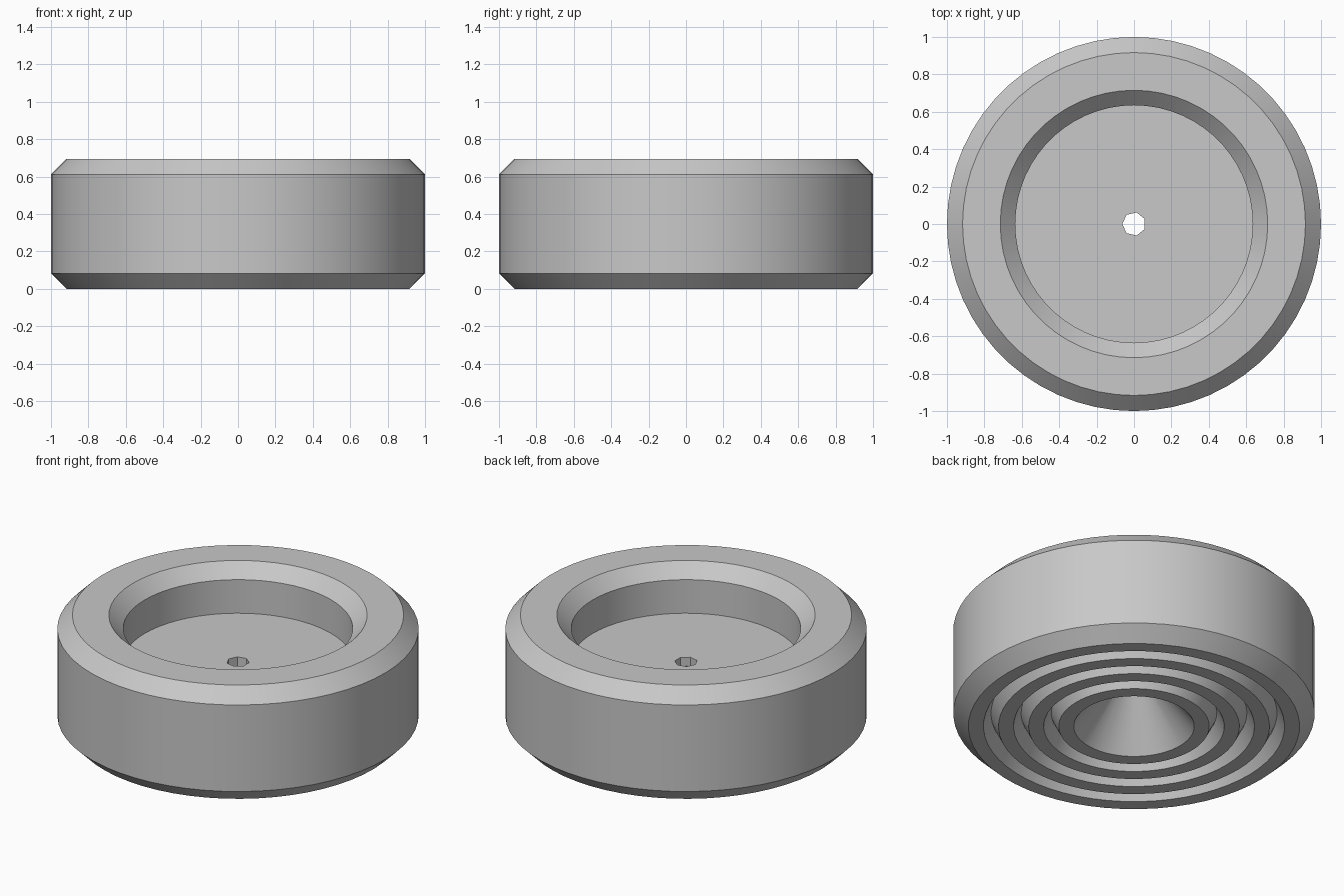
import bpy
import bmesh
import math

cube = bpy.data.objects.get("Cube")
if cube:
    bpy.data.objects.remove(cube, do_unlink=True)

UNIT = 1 / 12          # chamfer, ridge and groove width
HEIGHT = 0.695
FLOOR = 0.41           # floor of the top recess

grey = bpy.data.materials.new("plain_grey")
grey.use_nodes = True
colour = (0.58, 0.58, 0.58, 1)
grey.diffuse_color = colour
grey.node_tree.nodes["Principled BSDF"].inputs["Base Color"].default_value = colour


def lathe(name, profile, sides):
    """Spin a radius/height profile that starts and ends on the z axis."""
    bm = bmesh.new()
    verts = [bm.verts.new((r, 0, z)) for r, z in profile]
    edges = [bm.edges.new(pair) for pair in zip(verts, verts[1:])]
    bmesh.ops.spin(bm, geom=verts + edges, cent=(0, 0, 0), axis=(0, 0, 1),
                   angle=math.tau, steps=sides, use_duplicate=False)
    bmesh.ops.remove_doubles(bm, verts=bm.verts, dist=0.0005)
    bmesh.ops.recalc_face_normals(bm, faces=bm.faces)
    mesh = bpy.data.meshes.new(name)
    bm.to_mesh(mesh)
    bm.free()
    mesh.materials.append(grey)
    obj = bpy.data.objects.new(name, mesh)
    bpy.context.collection.objects.link(obj)
    return obj


# Underside: central conical hollow, then ridges parted by V grooves
profile = [(0, 0.36), (0.055, 0.36), (4 * UNIT, 0)]
for step in (5, 7, 9):
    profile += [(step * UNIT, 0),
                ((step + 0.5) * UNIT, UNIT),
                ((step + 1) * UNIT, 0)]

# Chamfered outer wall, top rim and recess
profile += [(1 - UNIT, 0), (1, UNIT), (1, HEIGHT - UNIT), (1 - UNIT, HEIGHT),
            (0.715, HEIGHT), (0.635, HEIGHT - 0.08), (0.635, FLOOR), (0, FLOOR)]
body = lathe("round_foot", profile, 60)

# Seven-sided through hole
bpy.ops.mesh.primitive_cylinder_add(vertices=7, radius=0.063, depth=2)
cutter = bpy.context.object
cutter.name = "hole_cutter"
cutter.rotation_euler.z = math.pi / 2
cutter.hide_render = True
cutter.data.materials.append(grey)

bpy.ops.object.select_all(action="DESELECT")
bpy.context.view_layer.objects.active = body
body.select_set(True)
hole = body.modifiers.new("hole", "BOOLEAN")
hole.operation = "DIFFERENCE"
hole.solver = "EXACT"
hole.object = cutter
bpy.ops.object.modifier_apply(modifier=hole.name)
bpy.data.objects.remove(cutter, do_unlink=True)

bpy.ops.object.shade_smooth_by_angle(angle=math.radians(25))
